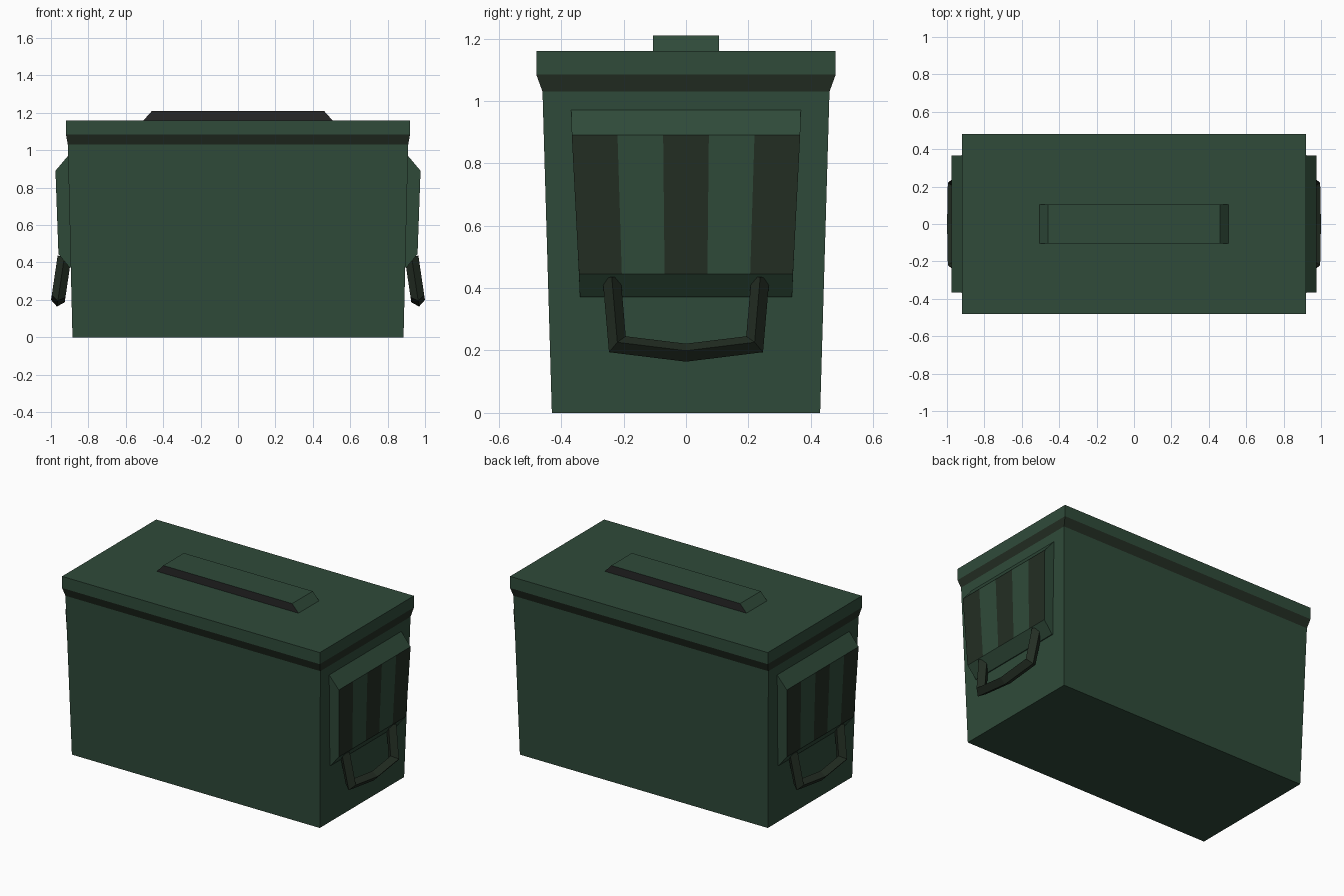
import bpy
import bmesh
from mathutils import Vector

cube = bpy.data.objects.get("Cube")
if cube:
    bpy.data.objects.remove(cube, do_unlink=True)


def make_material(name, color):
    mat = bpy.data.materials.new(name)
    mat.use_nodes = True
    mat.diffuse_color = (*color, 1)
    mat.node_tree.nodes["Principled BSDF"].inputs["Base Color"].default_value = (*color, 1)
    return mat


green = make_material("army green", (0.029, 0.070, 0.042))
dark = make_material("dark olive", (0.017, 0.027, 0.017))
grey = make_material("dark grey", (0.020, 0.020, 0.020))


def finish(name, bm, materials, rule=None):
    """Turn a bmesh into a flat shaded object, colouring faces by a rule."""
    bmesh.ops.recalc_face_normals(bm, faces=bm.faces)
    if rule:
        for face in bm.faces:
            face.material_index = int(rule(face))
    mesh = bpy.data.meshes.new(name)
    bm.to_mesh(mesh)
    bm.free()
    for mat in materials:
        mesh.materials.append(mat)
    obj = bpy.data.objects.new(name, mesh)
    bpy.context.collection.objects.link(obj)
    return obj


def bridge(bm, rings, closed=True):
    """Join neighbouring rings of vertices with quads."""
    for a, b in zip(rings, rings[1:]):
        n = len(a)
        for i in range(n if closed else n - 1):
            j = (i + 1) % n
            bm.faces.new((a[i], a[j], b[j], b[i]))


def loft(levels, bottom=False, top=False):
    """Stack rectangles given as (z, half x, half y)."""
    bm = bmesh.new()
    corners = ((-1, -1), (1, -1), (1, 1), (-1, 1))
    rings = [[bm.verts.new((sx * x, sy * y, z)) for sx, sy in corners]
             for z, x, y in levels]
    bridge(bm, rings)
    if bottom:
        bm.faces.new(rings[0])
    if top:
        bm.faces.new(rings[-1])
    return bm


# Tapered box, open under the lid
finish("box_body", loft([(0, 0.885, 0.43), (1.03, 0.91, 0.46)], bottom=True), [green])

# Lid with a dark flared rim
finish("lid", loft([(1.03, 0.91, 0.46), (1.085, 0.92, 0.48), (1.16, 0.92, 0.48)], top=True),
       [green, dark], lambda f: f.calc_center_median().z < 1.085)

# Carrying handle on the lid, with grey long sides
finish("lid_handle", loft([(1.16, 0.505, 0.105), (1.21, 0.46, 0.105)], top=True),
       [green, grey], lambda f: abs(f.normal.y) > 0.5)


def latch_plate(name, side):
    """Bevelled plate whose outer face has five alternating stripes."""
    bm = bmesh.new()
    profile = [(0.86, 0.97, 0.368), (0.907, 0.972, 0.368), (0.976, 0.89, 0.366),
               (0.96, 0.445, 0.343), (0.90, 0.372, 0.34), (0.86, 0.372, 0.34)]
    stripes = 5
    rows = [[bm.verts.new((side * x, w * (2 * i / stripes - 1), z)) for x, z, w in profile]
            for i in range(stripes + 1)]
    bridge(bm, rows)
    bm.faces.new(rows[0])
    bm.faces.new(rows[-1])

    def is_dark(face):
        c = face.calc_center_median()
        column = int((c.y / 0.355 + 1) * stripes / 2)
        return face.normal.x * side > 0.9 and c.x * side > 0.95 and column % 2 == 0

    finish(name, bm, [green, dark], is_dark)


def bail(name, side):
    """Hanging wire loop with a diamond cross-section and mitred corners."""
    path = [Vector(p) for p in ((0.928, -0.238, 0.43), (0.959, -0.22, 0.22),
                                (0.963, 0, 0.193),
                                (0.959, 0.22, 0.22), (0.928, 0.238, 0.43))]
    normal = Vector((0.985, 0, 0.17))
    steps = [(b - a).normalized() for a, b in zip(path, path[1:])]
    bm = bmesh.new()
    rings = []
    for i, p in enumerate(path):
        before, after = steps[max(i - 1, 0)], steps[min(i, len(steps) - 1)]
        across = normal.cross((before + after).normalized()).normalized()
        across *= 0.029 / across.dot(normal.cross(after).normalized())
        ring = [p + across, p + normal * 0.037, p - across, p - normal * 0.037]
        rings.append([bm.verts.new((side * v.x, v.y, v.z)) for v in ring])
    bridge(bm, rings)
    bm.faces.new(rings[0])
    bm.faces.new(rings[-1])
    finish(name, bm, [dark])


# Matching latch and loop on both ends
for label, side in (("left", 1), ("right", -1)):
    latch_plate(label + "_latch_plate", side)
    bail(label + "_latch_loop", side)
